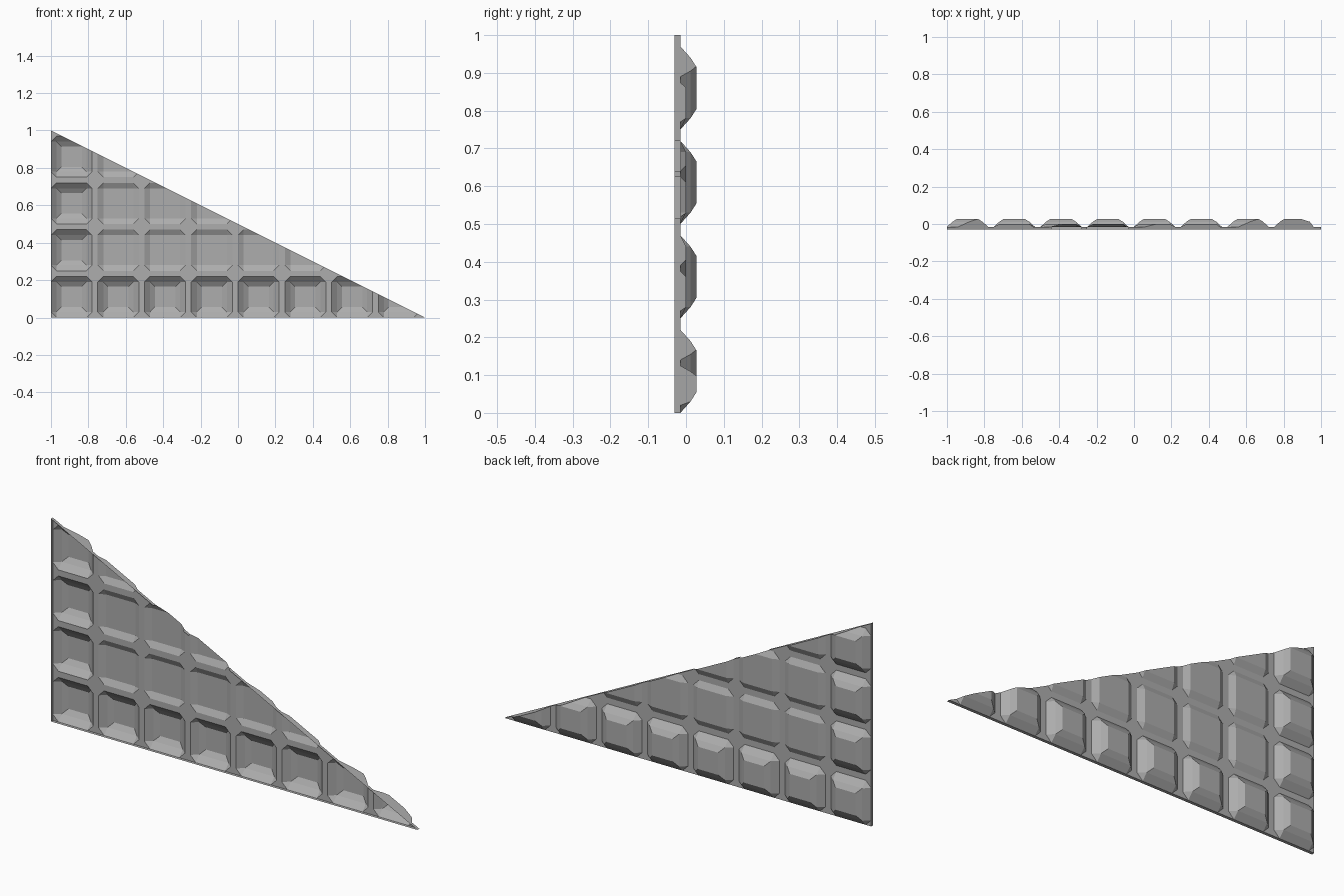
import bpy, bmesh
from mathutils import Vector

if "Cube" in bpy.data.objects:
    bpy.data.objects.remove(bpy.data.objects["Cube"])

STEP, CELL, SLOPE = 0.25, 0.22, 0.03       # grid pitch, dent width, slope width
FRONT, BASE, SHALLOW, MID, DEEP = -0.03, -0.015, 0.0, 0.012, 0.028
OFFS = (0, SLOPE, CELL - SLOPE, CELL)

bm = bmesh.new()


def face(*pts):
    bm.faces.new([bm.verts.new((x, y, z)) for x, z, y in pts])


def quad(xa, xb, za, zb, y):
    face((xa, za, y), (xa, zb, y), (xb, zb, y), (xb, za, y))


def frustum(xa, xb, za, zb, y0, inset, y1):
    """Sloped ring from an outer rectangle to an inset one."""
    o = [(xa, za), (xa, zb), (xb, zb), (xb, za)]
    i = [(xa + inset, za + inset), (xa + inset, zb - inset),
         (xb - inset, zb - inset), (xb - inset, za + inset)]
    for k in range(4):
        n = (k + 1) % 4
        face((*o[k], y0), (*o[n], y0), (*i[n], y1), (*i[k], y1))


def dent(x0, z0, deep):
    """One pan with an octagonal rim; border pans get a second tier."""
    xs = [x0 + o for o in OFFS]
    zs = [z0 + o for o in OFFS]
    y1 = MID if deep else SHALLOW
    for a, b in ((0, 1), (3, 2)):
        # sloped sides
        face((xs[a], zs[1], BASE), (xs[a], zs[2], BASE), (xs[b], zs[2], y1), (xs[b], zs[1], y1))
        face((xs[1], zs[a], BASE), (xs[2], zs[a], BASE), (xs[2], zs[b], y1), (xs[1], zs[b], y1))
        # cut corners
        for c, d in ((0, 1), (3, 2)):
            p, q = (xs[a], zs[d], BASE), (xs[b], zs[c], BASE)
            face((xs[a], zs[c], BASE), p, q)
            face(p, q, (xs[b], zs[d], y1))
    if deep:
        t = 0.025
        frustum(xs[1], xs[2], zs[1], zs[2], MID, t, DEEP)
        quad(xs[1] + t, xs[2] - t, zs[1] + t, zs[2] - t, DEEP)
    else:
        quad(xs[1], xs[2], zs[1], zs[2], y1)


# Dents and the flat ribs between them
for i in range(8):
    for j in range(4):
        x, z = -1 + i * STEP, j * STEP
        dent(x, z, i == 0 or j == 0)
        for a, b in zip(OFFS, OFFS[1:]):
            quad(x + CELL, x + STEP, z + a, z + b, BASE)
            quad(x + a, x + b, z + CELL, z + STEP, BASE)
        quad(x + CELL, x + STEP, z + CELL, z + STEP, BASE)
bmesh.ops.remove_doubles(bm, verts=bm.verts, dist=1e-4)

# Trim along the sloping edge
bmesh.ops.bisect_plane(bm, geom=bm.verts[:] + bm.edges[:] + bm.faces[:], dist=1e-5,
                       plane_co=Vector((0, 0, 0.5)), plane_no=Vector((1, 0, 2)), clear_outer=True)
bmesh.ops.remove_doubles(bm, verts=bm.verts, dist=1e-4)
bmesh.ops.recalc_face_normals(bm, faces=bm.faces)
if sum(f.normal.y * f.calc_area() for f in bm.faces) < 0:
    bmesh.ops.reverse_faces(bm, faces=bm.faces)

# Edge walls drop to the open front; two pans on the slope stay open
for e in [e for e in bm.edges if e.is_boundary]:
    a, b = e.verts
    m = (a.co + b.co) / 2
    on_slope = abs(m.x + 2 * m.z - 1) < 1e-3
    if on_slope and (0.515 < m.z < 0.624 or 0.641 < m.z < 0.72):
        continue
    c, d = (bm.verts.new((v.co.x, FRONT, v.co.z)) for v in (b, a))
    bm.faces.new((a, b, c, d))
bmesh.ops.remove_doubles(bm, verts=bm.verts, dist=1e-4)
bmesh.ops.recalc_face_normals(bm, faces=bm.faces)
if sum(f.normal.y * f.calc_area() for f in bm.faces) < 0:
    bmesh.ops.reverse_faces(bm, faces=bm.faces)

mesh = bpy.data.meshes.new("ribbed_panel")
bm.to_mesh(mesh)
bm.free()
grey = bpy.data.materials.new("light_grey")
grey.diffuse_color = (0.42, 0.42, 0.42, 1)
grey.use_nodes = True
grey.node_tree.nodes["Principled BSDF"].inputs["Base Color"].default_value = grey.diffuse_color
mesh.materials.append(grey)
bpy.context.collection.objects.link(bpy.data.objects.new("ribbed_panel", mesh))
